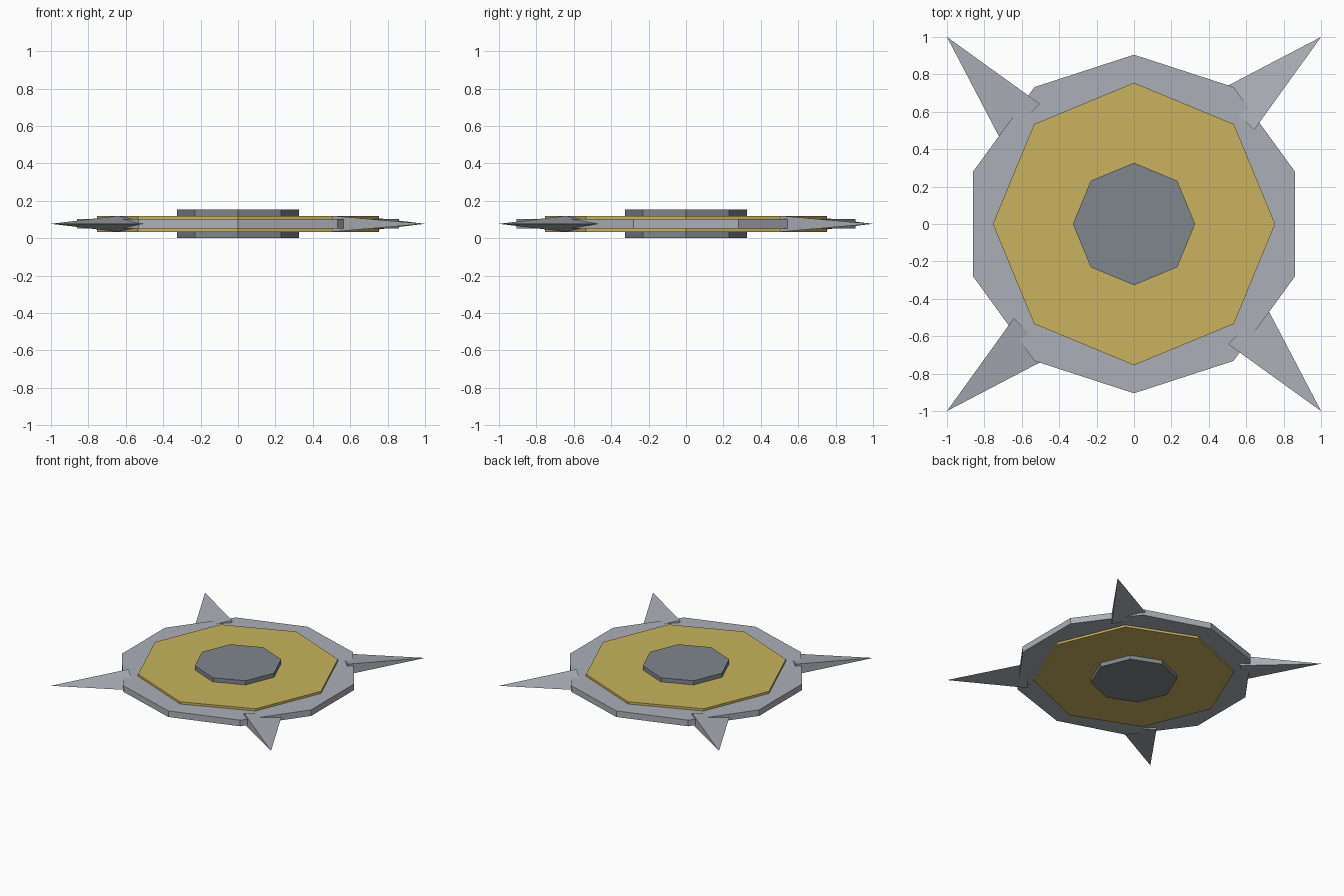
import bpy, bmesh, math
from mathutils import Matrix

if "Cube" in bpy.data.objects:
    bpy.data.objects.remove(bpy.data.objects["Cube"])

MID = 0.077  # height of the symmetry plane


def material(name, rgb):
    m = bpy.data.materials.new(name)
    m.diffuse_color = (*rgb, 1.0)
    m.use_nodes = True
    m.node_tree.nodes["Principled BSDF"].inputs["Base Color"].default_value = m.diffuse_color
    return m


steel = material("light steel", (0.41, 0.43, 0.47))
gold = material("gold", (0.58, 0.45, 0.112))
dark = material("dark steel", (0.215, 0.24, 0.262))


def add_object(name, bm, mat):
    bmesh.ops.recalc_face_normals(bm, faces=bm.faces)
    mesh = bpy.data.meshes.new(name)
    bm.to_mesh(mesh)
    bm.free()
    mesh.materials.append(mat)
    obj = bpy.data.objects.new(name, mesh)
    bpy.context.collection.objects.link(obj)
    return obj


def disc(name, sides, radius, half, mat):
    """Flat prism with one corner pointing along +y."""
    bm = bmesh.new()
    ring = [bm.verts.new((radius * math.sin(math.tau * i / sides),
                          radius * math.cos(math.tau * i / sides),
                          MID - half)) for i in range(sides)]
    base = bm.faces.new(ring)
    ext = bmesh.ops.extrude_face_region(bm, geom=[base], use_keep_orig=True)
    top = [v for v in ext["geom"] if isinstance(v, bmesh.types.BMVert)]
    bmesh.ops.translate(bm, verts=top, vec=(0, 0, 2 * half))
    return add_object(name, bm, mat)


# Stacked discs: thin wide rim, gold plate, thick centre hub
disc("rim", 10, 0.905, 0.025, steel)
disc("gold_plate", 8, 0.755, 0.043, gold)
disc("hub", 8, 0.327, MID, dark)


# Three-sided spikes pointing to the four corners
def spike(name, angle):
    bm = bmesh.new()
    tip, up, low, side = [bm.verts.new(p) for p in (
        (1.0, 1.0, MID),
        (0.642, 0.503, MID + 0.043),
        (0.642, 0.503, MID - 0.043),
        (0.438, 0.706, MID))]
    for f in ((tip, up, side), (tip, side, low), (tip, low, up), (up, low, side)):
        bm.faces.new(f)
    bmesh.ops.rotate(bm, verts=bm.verts, cent=(0, 0, 0),
                     matrix=Matrix.Rotation(angle, 3, 'Z'))
    return add_object(name, bm, steel)


for i, label in enumerate(("back_right", "back_left", "front_left", "front_right")):
    spike("spike_" + label, i * math.pi / 2)
